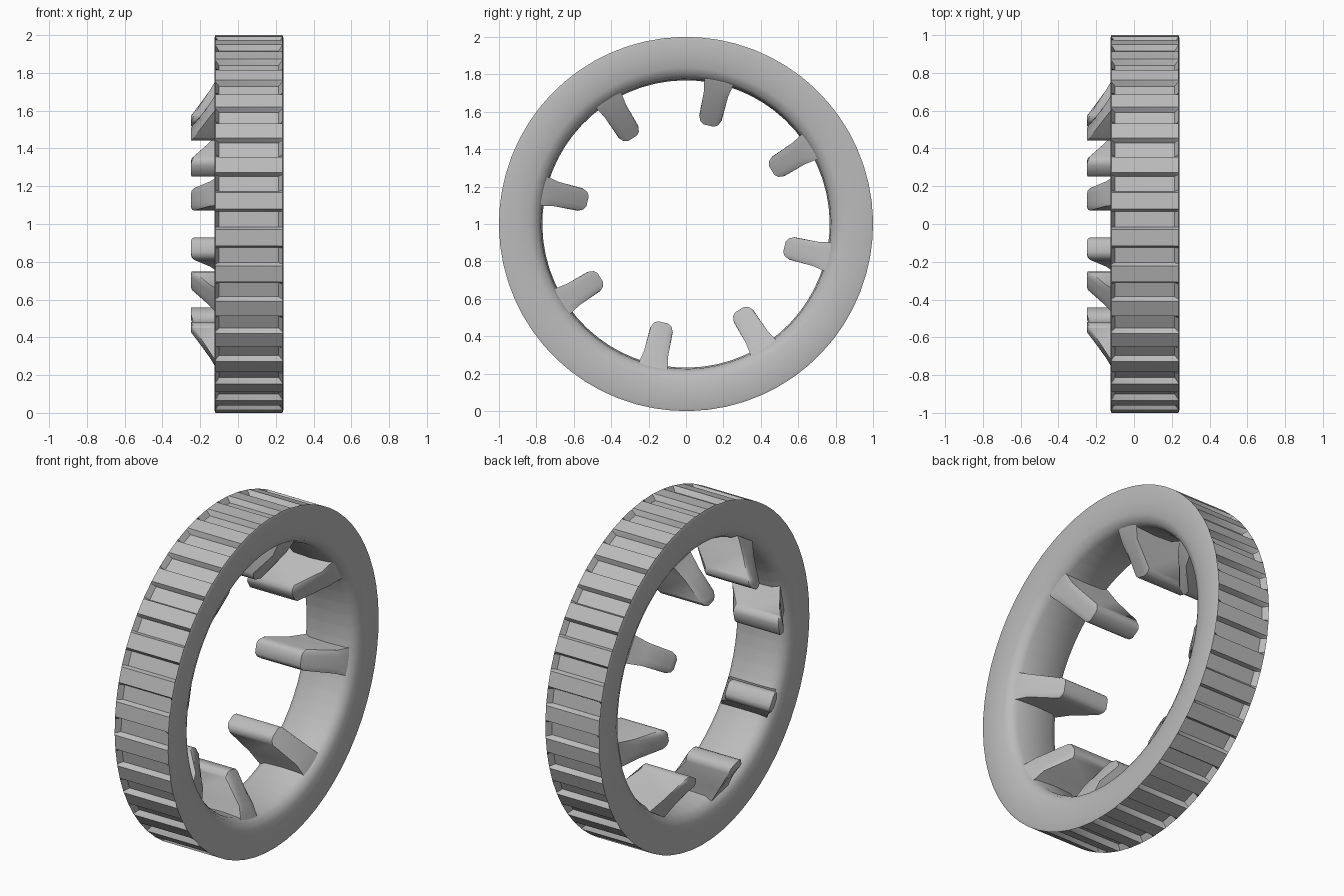
import bpy, bmesh
from math import cos, sin, radians

cube = bpy.data.objects.get("Cube")
if cube:
    bpy.data.objects.remove(cube)

TEETH, FINS = 32, 8
STEP = 360 / TEETH

grey = bpy.data.materials.new("mid_grey")
grey.use_nodes = True
COLOUR = (0.5, 0.5, 0.5, 1)
grey.diffuse_color = COLOUR
grey.node_tree.nodes["Principled BSDF"].inputs["Base Color"].default_value = COLOUR


def polar(x, r, degrees, side=0):
    """Point around the x axle, with a sideways offset along the tangent."""
    a = radians(degrees)
    return (x, r * cos(a) - side * sin(a), 1 + r * sin(a) + side * cos(a))


def finish(bm, name, angle):
    bmesh.ops.recalc_face_normals(bm, faces=bm.faces)
    mesh = bpy.data.meshes.new(name)
    bm.to_mesh(mesh)
    bm.free()
    mesh.materials.append(grey)
    obj = bpy.data.objects.new(name, mesh)
    bpy.context.collection.objects.link(obj)
    bpy.ops.object.select_all(action="DESELECT")
    obj.select_set(True)
    bpy.context.view_layer.objects.active = obj
    bpy.ops.object.shade_smooth_by_angle(angle=radians(angle))


# Rim: a rounded cross-section swept round the axle, with closed grooves in the tread
TREAD = [(-0.125, 0.985), (-0.12, 1.0), (-0.1, 1.0),
         (0.215, 1.0), (0.235, 1.0), (0.24, 0.985)]
INSIDE = [(0.238, 0.9), (0.232, 0.835), (0.215, 0.795), (0.18, 0.775), (0.06, 0.768),
          (-0.06, 0.773), (-0.1, 0.795), (-0.118, 0.835), (-0.123, 0.9)]
FLOOR = 0.967
bm = bmesh.new()
loops = []
for tooth in range(TEETH):
    start = tooth * STEP + 1.65
    for offset, groove in ((0, False), (5, False), (5.7, True), (10.55, True)):
        loop = []
        for i, (x, r) in enumerate(TREAD + INSIDE):
            if groove and i in (2, 3):
                r = FLOOR
            loop.append(bm.verts.new(polar(x, r, start + offset)))
        loops.append(loop)
for a, b in zip(loops, loops[1:] + loops[:1]):
    for i in range(len(a)):
        j = (i + 1) % len(a)
        bm.faces.new((a[i], a[j], b[j], b[i]))
finish(bm, "treaded_rim", 40)

# Fins: ribs with a rounded crest and flared root, jutting out past one side of the rim
FIN = [(0.2, 0.79), (0.165, 0.71), (0.05, 0.54), (-0.25, 0.54),
       (-0.25, 0.58), (-0.15, 0.71), (-0.1, 0.79)]
CREST = (2, 3)
LAYERS = [(-0.06, 0.045), (-0.048, 0.014), (-0.028, 0),
          (0.028, 0), (0.048, 0.014), (0.06, 0.045)]  # sideways offset, crest drop
for n in range(FINS):
    angle = 32 + n * 360 / FINS
    bm = bmesh.new()
    slices = []
    for side, drop in LAYERS:
        verts = []
        for i, (x, r) in enumerate(FIN):
            flare = 1.35 if r > 0.75 else 1 + 0.6 * (r - 0.54)
            if i in CREST:
                r += drop * 0.85
            if x == -0.25:
                x += drop * 0.4
            verts.append(bm.verts.new(polar(x, r, angle, side * flare)))
        slices.append(verts)
    for a, b in zip(slices, slices[1:]):
        for i in range(len(FIN)):
            j = (i + 1) % len(FIN)
            bm.faces.new((a[i], a[j], b[j], b[i]))
    for cap in (slices[0], slices[-1]):
        bm.faces.new((cap[0], cap[1], cap[-2], cap[-1]))
        bm.faces.new(cap[1:-1])
    finish(bm, f"inner_fin_{n + 1}", 42)
